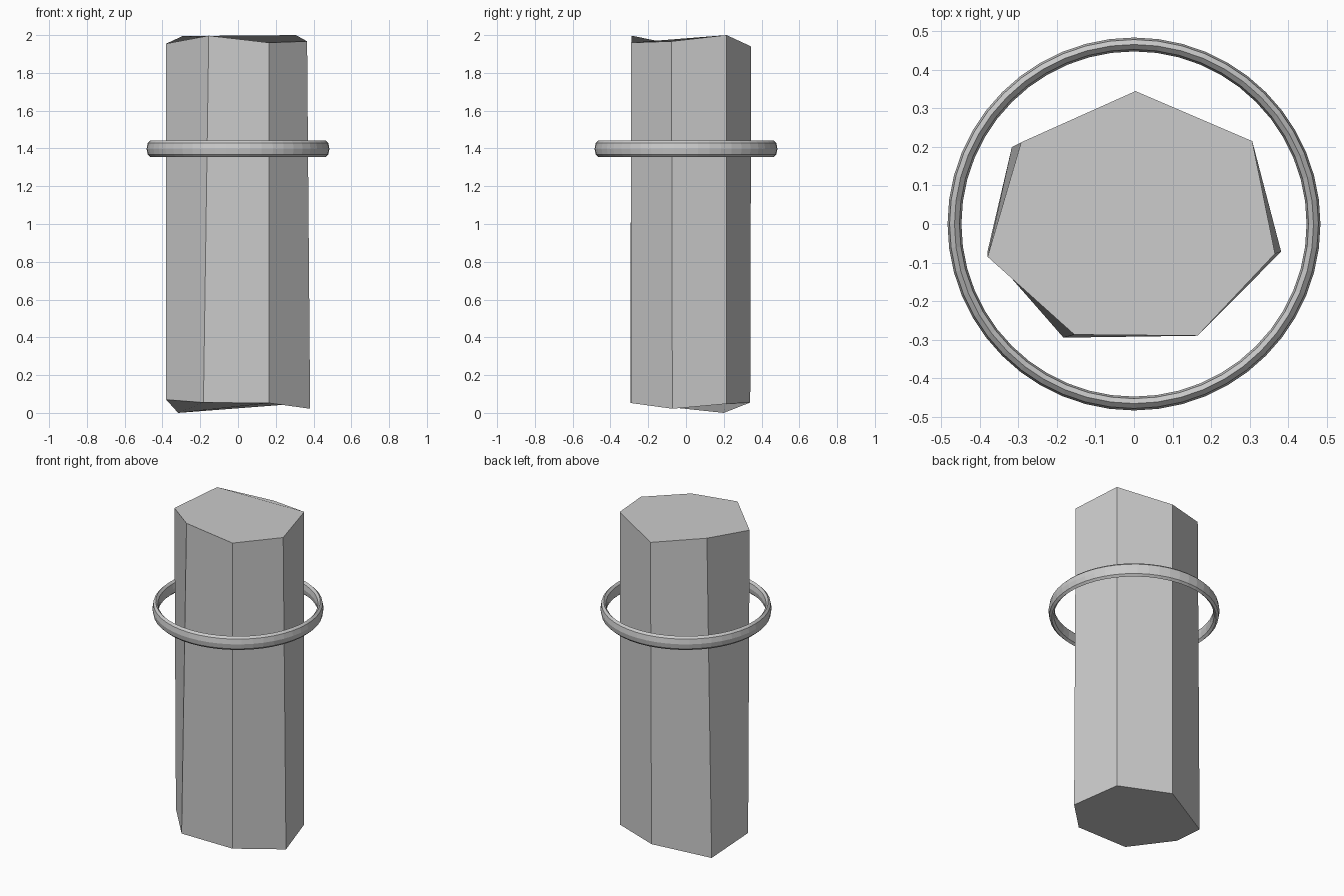
import bpy, bmesh

if "Cube" in bpy.data.objects:
    bpy.data.objects.remove(bpy.data.objects["Cube"])

# Irregular seven-sided stone column: corners listed counter-clockwise
bottom = [(-0.183, -0.295, 0.055), (0.165, -0.29, 0.052), (0.382, -0.072, 0.022),
          (0.307, 0.215, 0.048), (0.0, 0.34, 0.055), (-0.317, 0.2, 0.0), (-0.38, -0.07, 0.07)]
top = [(-0.155, -0.287, 1.997), (0.165, -0.29, 1.96), (0.366, -0.077, 1.967),
       (0.307, 0.215, 2.0), (0.004, 0.345, 1.94), (-0.293, 0.212, 1.995), (-0.38, -0.085, 1.955)]

bm = bmesh.new()
low = [bm.verts.new(p) for p in bottom]
high = [bm.verts.new(p) for p in top]
n = len(low)
for i in range(n):
    j = (i + 1) % n
    bm.faces.new((low[i], low[j], high[j], high[i]))
bm.faces.new(high)
bm.faces.new(low[::-1])
mesh = bpy.data.meshes.new("column")
bm.to_mesh(mesh)
bm.free()
column = bpy.data.objects.new("column", mesh)
bpy.context.collection.objects.link(column)

# Band floating around the column, taller than it is thick
bpy.ops.mesh.primitive_torus_add(major_segments=48, minor_segments=8,
                                 major_radius=0.466, minor_radius=0.018,
                                 location=(0, 0, 1.398))
ring = bpy.context.object
ring.name = "ring_band"
ring.scale.z = 0.043 / 0.018
bpy.ops.object.transform_apply(location=False, rotation=False, scale=True)
bpy.ops.object.shade_flat()
